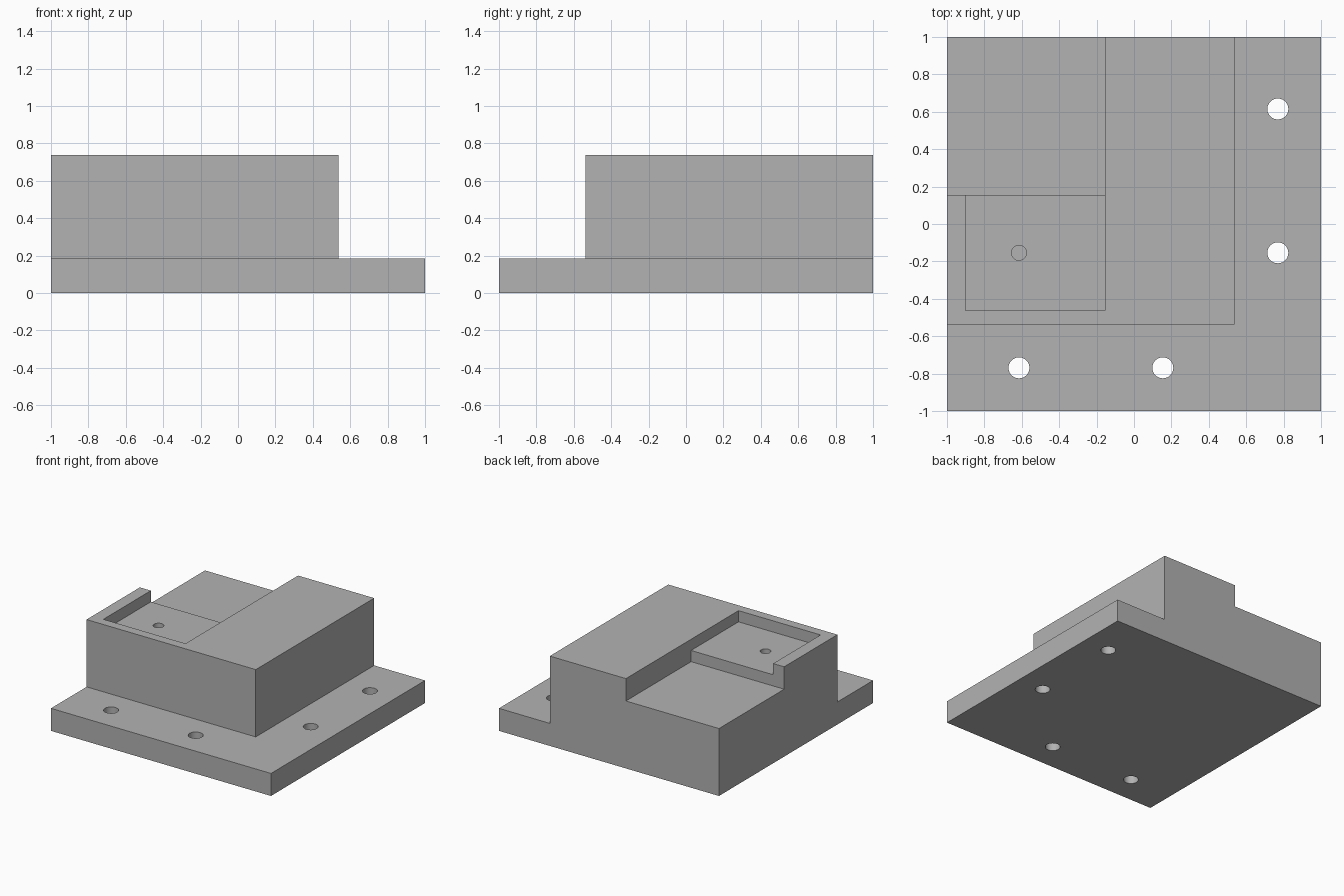
import bpy, bmesh, math

cube = bpy.data.objects.get("Cube")
if cube:
    bpy.data.objects.remove(cube, do_unlink=True)

# Material
grey = bpy.data.materials.new("plain grey")
grey.use_nodes = True
COLOUR = (0.448, 0.448, 0.448, 1)
grey.diffuse_color = COLOUR
grey.node_tree.nodes["Principled BSDF"].inputs["Base Color"].default_value = COLOUR


def prism(name, outline, z0, z1):
    """Vertical prism from a counter-clockwise outline."""
    bm = bmesh.new()
    base = bm.faces.new([bm.verts.new((x, y, z0)) for x, y in outline])
    top = bmesh.ops.extrude_face_region(bm, geom=[base])["geom"]
    bmesh.ops.translate(bm, vec=(0, 0, z1 - z0),
                        verts=[v for v in top if isinstance(v, bmesh.types.BMVert)])
    bmesh.ops.recalc_face_normals(bm, faces=bm.faces)
    mesh = bpy.data.meshes.new(name)
    bm.to_mesh(mesh)
    bm.free()
    mesh.materials.append(grey)
    obj = bpy.data.objects.new(name, mesh)
    bpy.context.collection.objects.link(obj)
    return obj


def rect(x0, y0, x1, y1):
    return [(x0, y0), (x1, y0), (x1, y1), (x0, y1)]


def circle(cx, cy, r, n=48):
    return [(cx + r * math.cos(math.tau * i / n), cy + r * math.sin(math.tau * i / n))
            for i in range(n)]


FLANGE, LEDGE, FLOOR, TOP = 0.185, 0.554, 0.646, 0.738
EDGE, OVER = 0.538, 1.2      # raised block edge, cutter overshoot
INNER, STEP = -0.154, 0.154  # recess side and step between its two levels

# Solid body, then the cutters that shape it
body = prism("mounting_block", rect(-1, -1, 1, 1), 0, TOP)
flange_outline = [(-OVER, -OVER), (OVER, -OVER), (OVER, OVER),
                  (EDGE, OVER), (EDGE, -EDGE), (-OVER, -EDGE)]
cutters = [
    prism("flange_cutter", flange_outline, FLANGE, 1),
    prism("ledge_cutter", rect(-OVER, STEP, INNER, OVER), LEDGE, 1),
    prism("pocket_cutter", rect(-0.9, -0.462, INNER, 0.3), FLOOR, 1),
    prism("pin_hole_cutter", circle(-0.615, -0.154, 0.04), FLANGE, 1),
]
for x, y in [(-0.615, -0.769), (0.154, -0.769), (0.769, -0.154), (0.769, 0.615)]:
    cutters.append(prism("bolt_hole_cutter", circle(x, y, 0.056), -0.1, 1))

bpy.context.view_layer.objects.active = body
for cutter in cutters:
    cutter.hide_render = True
    mod = body.modifiers.new(cutter.name, "BOOLEAN")
    mod.operation, mod.solver, mod.object = "DIFFERENCE", "EXACT", cutter
    bpy.ops.object.modifier_apply(modifier=mod.name)
    bpy.data.objects.remove(cutter, do_unlink=True)

# Remove leftover seams in flat faces
bm = bmesh.new()
bm.from_mesh(body.data)
bmesh.ops.remove_doubles(bm, verts=bm.verts, dist=0.0001)
bmesh.ops.dissolve_limit(bm, angle_limit=math.radians(1), verts=bm.verts, edges=bm.edges)
bm.to_mesh(body.data)
bm.free()

# Smooth hole walls, sharp edges elsewhere
bpy.ops.object.select_all(action="DESELECT")
body.select_set(True)
bpy.ops.object.shade_smooth_by_angle(angle=math.radians(30))
